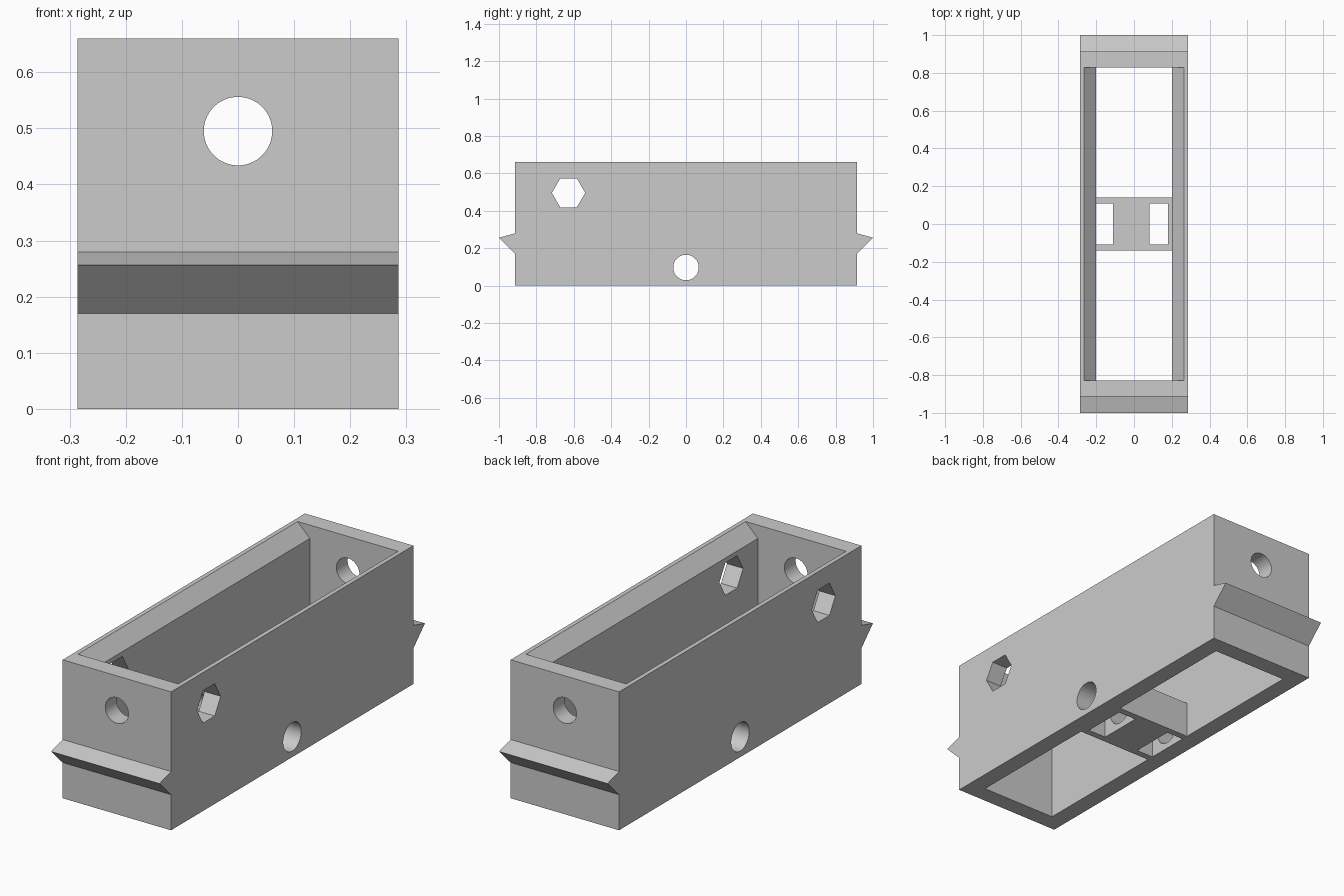
import bpy, bmesh, math

old = bpy.data.objects.get("Cube")
if old:
    bpy.data.objects.remove(old, do_unlink=True)

grey = bpy.data.materials.new("light_grey")
grey.use_nodes = True
colour = (0.6, 0.6, 0.6, 1)
grey.diffuse_color = colour
grey.node_tree.nodes["Principled BSDF"].inputs["Base Color"].default_value = colour


def prism(name, profile, axis, lo, hi):
    """Extrude a 2D profile along axis; x: (y, z), y: (x, z), z: (x, y)."""
    place = {"x": lambda a, b, t: (t, a, b),
             "y": lambda a, b, t: (a, t, b),
             "z": lambda a, b, t: (a, b, t)}[axis]
    bm = bmesh.new()
    rings = [[bm.verts.new(place(a, b, t)) for a, b in profile] for t in (lo, hi)]
    for ring in rings:
        bm.faces.new(ring)
    n = len(profile)
    for i in range(n):
        j = (i + 1) % n
        bm.faces.new((rings[0][i], rings[0][j], rings[1][j], rings[1][i]))
    bmesh.ops.recalc_face_normals(bm, faces=bm.faces)
    mesh = bpy.data.meshes.new(name)
    bm.to_mesh(mesh)
    bm.free()
    mesh.materials.append(grey)
    obj = bpy.data.objects.new(name, mesh)
    bpy.context.collection.objects.link(obj)
    return obj


def rect(a0, a1, b0, b1):
    return [(a0, b0), (a1, b0), (a1, b1), (a0, b1)]


def polygon(a, b, radius, sides):
    steps = [2 * math.pi * i / sides for i in range(sides)]
    return [(a + radius * math.cos(t), b + radius * math.sin(t)) for t in steps]


def cut(target, *cutters):
    bpy.context.view_layer.objects.active = target
    for cutter in cutters:
        mod = target.modifiers.new("cut", "BOOLEAN")
        mod.operation = "DIFFERENCE"
        mod.solver = "EXACT"
        mod.object = cutter
        bpy.ops.object.modifier_apply(modifier=mod.name)


W, L, H = 0.286, 0.913, 0.66      # outer half width, half length, height
IW, IL = 0.201, 0.828             # inner half width, half length
BEVEL = 0.064                     # slope along the long inner top edges

# Outer body with a pointed ridge across each end
end = [(L, 0), (L, 0.17), (1, 0.256), (L, 0.28), (L, H)]
body = prism("box_body", end + [(-y, z) for y, z in reversed(end)], "x", -W, W)

# Open inside, flaring outwards at the top
side = [(IW, -0.1), (IW, H - BEVEL), (IW + BEVEL + 0.1, H + 0.1)]
cavity = prism("cavity_cutter", side + [(-x, z) for x, z in reversed(side)], "y", -IL, IL)

# Round end holes, hexagonal side holes and low cross hole
end_hole = prism("end_hole_cutter", polygon(0, 0.495, 0.061, 64), "y", -1.2, 1.2)
hex_hole = prism("hex_hole_cutter", polygon(-0.628, 0.496, 0.089, 6), "x", -0.5, 0.5)
cross_hole = prism("cross_hole_cutter", polygon(0, 0.097, 0.068, 64), "x", -0.5, 0.5)
cut(body, cavity, end_hole, hex_hole, cross_hole)

# Bridge across the bottom with two vertical slots
bridge = prism("cross_bridge", rect(-IW, IW, -0.14, 0.14), "z", 0, 0.176)
slots = [prism("slot_cutter", rect(a, b, -0.108, 0.108), "z", -0.1, 0.3)
         for a, b in ((-0.25, -0.11), (0.083, 0.18))]
cut(bridge, *slots, cross_hole)

for cutter in (cavity, end_hole, hex_hole, cross_hole, *slots):
    bpy.data.objects.remove(cutter, do_unlink=True)

# Smooth the round holes, keep all other edges sharp
bpy.ops.object.select_all(action="DESELECT")
for obj in (body, bridge):
    obj.select_set(True)
bpy.context.view_layer.objects.active = body
bpy.ops.object.shade_smooth_by_angle(angle=math.radians(30))
